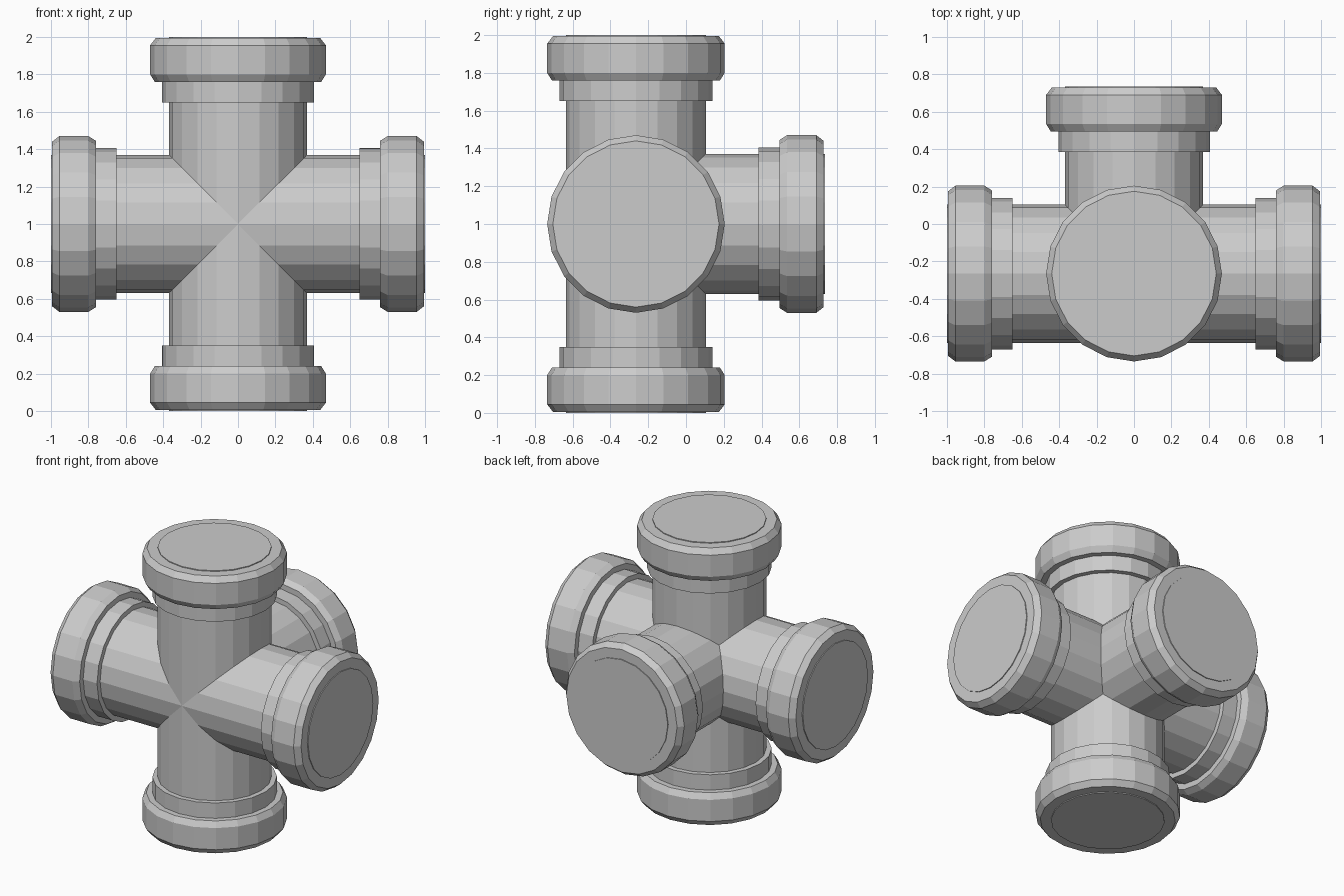
import bpy, bmesh
from math import sin, cos, pi
from mathutils import Vector

if "Cube" in bpy.data.objects:
    bpy.data.objects.remove(bpy.data.objects["Cube"])

SIDES = 20
CENTRE = Vector((0, -0.265, 1))
# Arm outline as (radius, distance from junction): tube, collar, bevelled rim, end cap
PROFILE = [(0.37, 0), (0.37, 0.65), (0.405, 0.65), (0.405, 0.76), (0.445, 0.76),
           (0.47, 0.80), (0.47, 0.955), (0.44, 0.994), (0.37, 0.994), (0.37, 1.0)]
ARMS = [Vector(d) for d in ((1, 0, 0), (-1, 0, 0), (0, 0, 1), (0, 0, -1), (0, 1, 0))]


def build_arm(direction):
    """Lathe one arm along direction and mitre it against its neighbours."""
    bm = bmesh.new()
    turn = direction.to_track_quat('Z', 'Y')
    rings = [[bm.verts.new(turn @ Vector((r * cos(2 * pi * i / SIDES),
                                          r * sin(2 * pi * i / SIDES), h)))
              for i in range(SIDES)] for r, h in PROFILE]
    for a, b in zip(rings, rings[1:]):
        for i in range(SIDES):
            j = (i + 1) % SIDES
            bm.faces.new((a[i], a[j], b[j], b[i]))
    bm.faces.new(rings[-1])
    for other in ARMS:
        if abs(direction.dot(other)) < 0.5:
            bmesh.ops.bisect_plane(bm, geom=bm.verts[:] + bm.edges[:] + bm.faces[:],
                                   dist=1e-5, plane_co=(0, 0, 0),
                                   plane_no=direction - other, clear_inner=True)
    mesh = bpy.data.meshes.new("arm")
    bm.to_mesh(mesh)
    bm.free()
    return mesh


# Five-way pipe fitting welded from the mitred arms
fitting = bmesh.new()
for d in ARMS:
    arm = build_arm(d)
    fitting.from_mesh(arm)
    bpy.data.meshes.remove(arm)
bmesh.ops.remove_doubles(fitting, verts=fitting.verts[:], dist=1e-4)
bmesh.ops.recalc_face_normals(fitting, faces=fitting.faces[:])
mesh = bpy.data.meshes.new("pipe_fitting")
fitting.to_mesh(mesh)
fitting.free()
obj = bpy.data.objects.new("pipe_fitting", mesh)
obj.location = CENTRE
bpy.context.collection.objects.link(obj)
